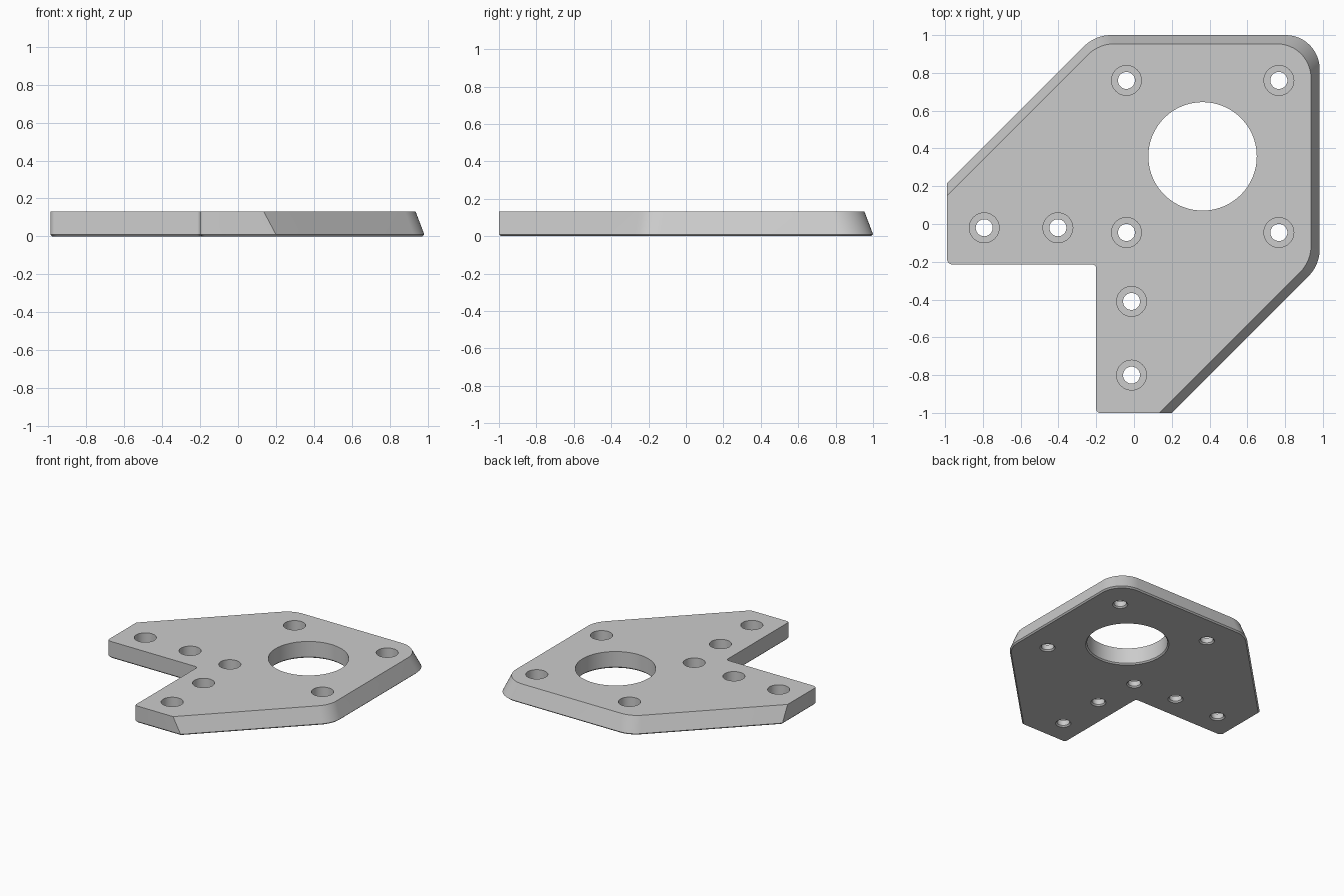
import bpy, bmesh, math
from mathutils import Vector

cube = bpy.data.objects.get("Cube")
if cube:
    bpy.data.objects.remove(cube, do_unlink=True)

HEIGHT, CHAMFER, DRAFT = 0.132, 0.01, 0.046

# Base outline, counter-clockwise: corner, fillet radius, and whether the
# edge leaving the corner slopes inwards
CORNERS = [
    ((-0.2, -1.0), 0.02, False),
    ((0.2, -1.0), 0, True),
    ((0.983, -0.217), 0.2, True),
    ((0.983, 1.0), 0.18, True),
    ((-0.205, 1.0), 0.2, True),
    ((-0.99, 0.215), 0, False),
    ((-0.99, -0.215), 0.03, False),
    ((-0.2, -0.215), 0.02, False),
]


def outline(insets):
    """Offset every edge inwards, then round the corners."""
    pts = [Vector(c[0]) for c in CORNERS]
    n = len(pts)
    dirs = [(pts[(i + 1) % n] - pts[i]).normalized() for i in range(n)]
    normals = [Vector((-d.y, d.x)) for d in dirs]
    ring = []
    for i in range(n):
        a, b = normals[i - 1], normals[i]
        det = a.x * b.y - a.y * b.x
        ca, cb = a.dot(pts[i]) + insets[i - 1], b.dot(pts[i]) + insets[i]
        p = Vector(((ca * b.y - cb * a.y) / det, (a.x * cb - b.x * ca) / det))
        radius = CORNERS[i][1]
        if not radius:
            ring.append(p)
            continue
        turn = dirs[i - 1].angle_signed(dirs[i])
        sign = 1 if det > 0 else -1
        start = p - dirs[i - 1] * radius * math.tan(abs(turn) / 2)
        centre = start + a * radius * sign
        steps = 12 if radius > 0.1 else 5
        for k in range(steps + 1):
            t = sign * abs(turn) * k / steps
            v = start - centre
            ring.append(centre + Vector((v.x * math.cos(t) - v.y * math.sin(t),
                                         v.x * math.sin(t) + v.y * math.cos(t))))
    return ring


def skin(bm, rings):
    """Join closed rings of vertices with quads and cap both ends."""
    rings = [[bm.verts.new(p) for p in r] for r in rings]
    n = len(rings[0])
    for low, high in zip(rings, rings[1:]):
        for i in range(n):
            j = (i + 1) % n
            bm.faces.new((low[i], low[j], high[j], high[i]))
    bm.faces.new(rings[0][::-1])
    bm.faces.new(rings[-1])


def make_object(name, bm):
    bmesh.ops.recalc_face_normals(bm, faces=bm.faces)
    mesh = bpy.data.meshes.new(name)
    bm.to_mesh(mesh)
    bm.free()
    obj = bpy.data.objects.new(name, mesh)
    bpy.context.collection.objects.link(obj)
    return obj


def add_hole(bm, x, y, profile, sides):
    """Turned cutter from (radius, height) pairs."""
    skin(bm, [[(x + r * math.cos(math.tau * i / sides),
                y + r * math.sin(math.tau * i / sides), z) for i in range(sides)]
              for r, z in profile])


# Plate body: chamfered foot, sloping outer sides
levels = [
    (0, [CHAMFER] * len(CORNERS)),
    (CHAMFER, [0] * len(CORNERS)),
    (HEIGHT, [DRAFT if c[2] else 0 for c in CORNERS]),
]
bm = bmesh.new()
skin(bm, [[(p.x, p.y, z) for p in outline(insets)] for z, insets in levels])
plate = make_object("mounting_plate", bm)

# Hole cutters: large bore, and counterbored screw holes
bm = bmesh.new()
add_hole(bm, 0.363, 0.358,
         [(0.307, -CHAMFER), (0.287, CHAMFER), (0.287, 0.2)], 96)
screw = [(0.065, -CHAMFER), (0.045, CHAMFER), (0.045, 0.05), (0.079, 0.05), (0.079, 0.2)]
motor_holes = [(x, y) for x in (-0.04, 0.767) for y in (-0.045, 0.76)]
arm_holes = [(-0.793, -0.02), (-0.403, -0.02), (-0.013, -0.41), (-0.013, -0.8)]
for x, y in motor_holes + arm_holes:
    add_hole(bm, x, y, screw, 40)
cutter = make_object("hole_cutter", bm)
cutter.hide_render = True

bpy.ops.object.select_all(action='DESELECT')
bpy.context.view_layer.objects.active = plate
plate.select_set(True)
cut = plate.modifiers.new("holes", 'BOOLEAN')
cut.operation = 'DIFFERENCE'
cut.solver = 'EXACT'
cut.object = cutter
bpy.ops.object.modifier_apply(modifier=cut.name)
bpy.data.objects.remove(cutter, do_unlink=True)

# Plain grey finish
grey = bpy.data.materials.new("plain_grey")
grey.use_nodes = True
colour = (0.6, 0.6, 0.6, 1)
grey.diffuse_color = colour
grey.node_tree.nodes["Principled BSDF"].inputs["Base Color"].default_value = colour
plate.data.materials.clear()
plate.data.materials.append(grey)
bpy.ops.object.shade_smooth_by_angle(angle=math.radians(25))
